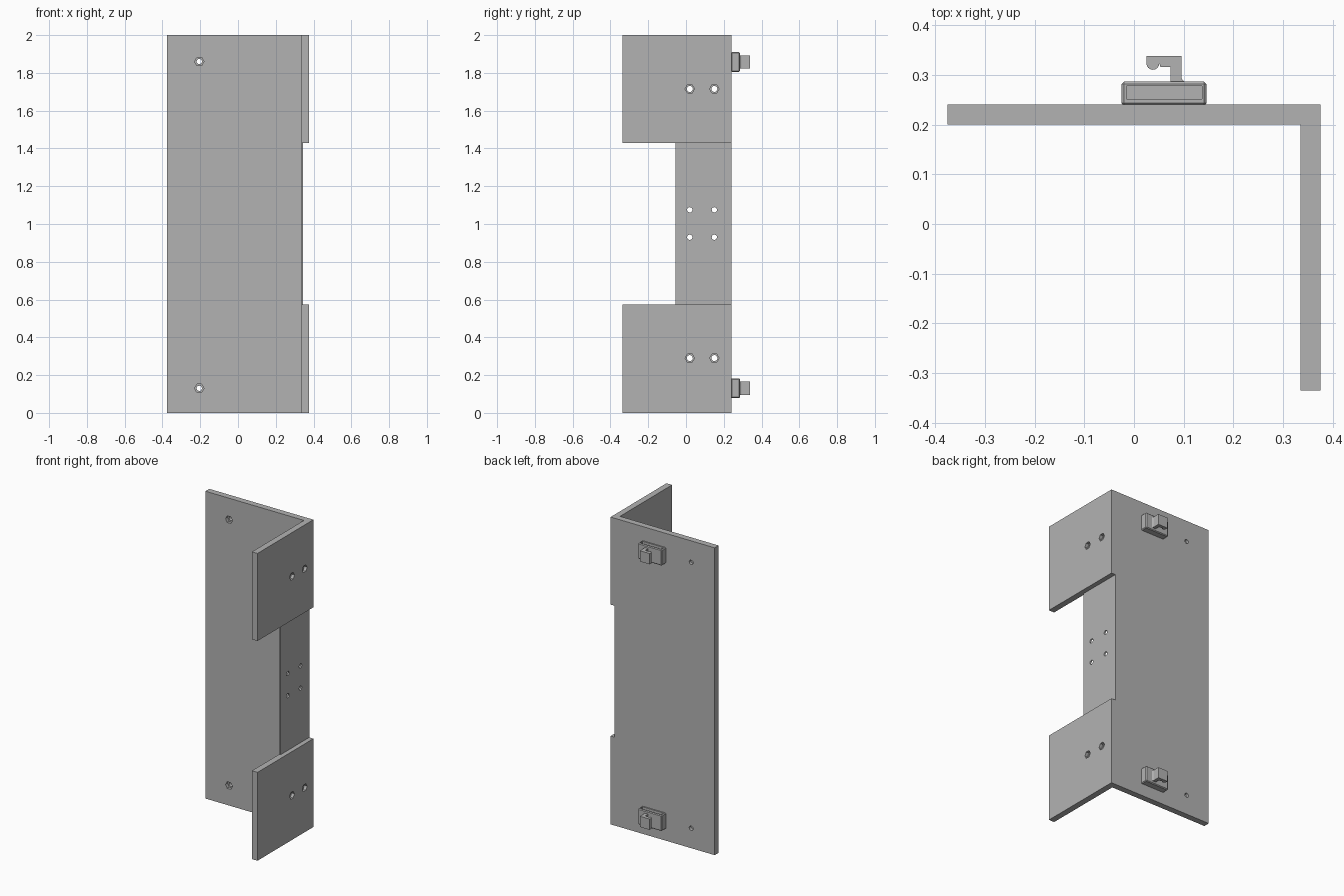
import bpy, bmesh, math
from mathutils import Matrix, Vector

if "Cube" in bpy.data.objects:
    bpy.data.objects.remove(bpy.data.objects["Cube"])

grey = bpy.data.materials.new("plain grey")
grey.use_nodes = True
grey.diffuse_color = (0.45, 0.45, 0.45, 1)
grey.node_tree.nodes["Principled BSDF"].inputs["Base Color"].default_value = grey.diffuse_color


def prism(name, outline, z0, z1):
    """Extrude an x/y outline upward from z0 to z1."""
    bm = bmesh.new()
    base = bm.faces.new([bm.verts.new((x, y, z0)) for x, y in outline])
    top = bmesh.ops.extrude_face_region(bm, geom=[base])["geom"]
    bmesh.ops.translate(bm, vec=(0, 0, z1 - z0),
                        verts=[v for v in top if isinstance(v, bmesh.types.BMVert)])
    bmesh.ops.recalc_face_normals(bm, faces=bm.faces)
    mesh = bpy.data.meshes.new(name)
    bm.to_mesh(mesh)
    bm.free()
    mesh.materials.append(grey)
    obj = bpy.data.objects.new(name, mesh)
    bpy.context.collection.objects.link(obj)
    return obj


def box(name, x0, x1, y0, y1, z0, z1):
    return prism(name, [(x0, y0), (x1, y0), (x1, y1), (x0, y1)], z0, z1)


def arc(cx, cy, r, start, end, steps):
    angles = [math.radians(start + (end - start) * i / steps) for i in range(steps + 1)]
    return [(cx + r * math.cos(a), cy + r * math.sin(a)) for a in angles]


def apply_modifier(obj, mod):
    bpy.context.view_layer.objects.active = obj
    bpy.ops.object.modifier_apply(modifier=mod.name)


def cut(obj, cutter):
    mod = obj.modifiers.new("cut", 'BOOLEAN')
    mod.operation, mod.solver, mod.object = 'DIFFERENCE', 'EXACT', cutter
    apply_modifier(obj, mod)
    bpy.data.objects.remove(cutter)


def drill(obj, centre, axis, radius, length, sides=20):
    """Cut a straight hole centred on a point along an axis."""
    cutter = prism("drill", arc(0, 0, radius, 0, 360 - 360 / sides, sides - 1),
                   -length / 2, length / 2)
    turn = Vector(axis).to_track_quat('Z', 'Y').to_matrix().to_4x4()
    cutter.data.transform(Matrix.Translation(centre) @ turn)
    cut(obj, cutter)


# Angle bracket: back plate and side plate in one piece
bracket = prism("angle_bracket", [(-0.375, 0.2), (0.335, 0.2), (0.335, -0.335),
                                  (0.375, -0.335), (0.375, 0.24), (-0.375, 0.24)], 0, 2)

# Recess in the middle of the side plate, leaving a thin web
cut(bracket, box("front_notch", 0.3, 0.4, -0.4, -0.055, 0.575, 1.43))
cut(bracket, box("outer_notch", 0.345, 0.4, -0.1, 0.3, 0.575, 1.43))

# Screw holes with hexagonal pockets on the back plate and side plate
for z in (0.13, 1.86):
    drill(bracket, (-0.205, 0.22, z), (0, 1, 0), 0.014, 0.1)
    drill(bracket, (-0.205, 0.2, z), (0, 1, 0), 0.025, 0.04, 6)
for y in (0.02, 0.15):
    for z in (0.29, 1.715):
        drill(bracket, (0.355, y, z), (1, 0, 0), 0.016, 0.1)
        drill(bracket, (0.375, y, z), (1, 0, 0), 0.025, 0.04, 6)
    # Plain holes through the thin web
    for z in (0.93, 1.075):
        drill(bracket, (0.34, y, z), (1, 0, 0), 0.014, 0.1)

# Rear clips: a pocketed block carrying a hook
hook_outline = ([(0.108, 0.283)] + arc(0.107, 0.297, 0.012, 270, 180, 4)
                + [(0.095, 0.338), (0.025, 0.338)]
                + arc(0.038, 0.323, 0.013, 180, 360, 8)
                + [(0.053, 0.316), (0.073, 0.316), (0.073, 0.283)])
for label, z in (("lower", 0.13), ("upper", 1.858)):
    block = box(label + "_clip_block", -0.025, 0.146, 0.238, 0.286, z - 0.052, z + 0.052)
    bevel = block.modifiers.new("bevel", 'BEVEL')
    bevel.width, bevel.segments = 0.005, 1
    apply_modifier(block, bevel)
    cut(block, box("pocket", -0.015, 0.137, 0.251, 0.277, z - 0.03, z + 0.1))
    prism(label + "_clip_hook", hook_outline, z - 0.035, z + 0.035)
